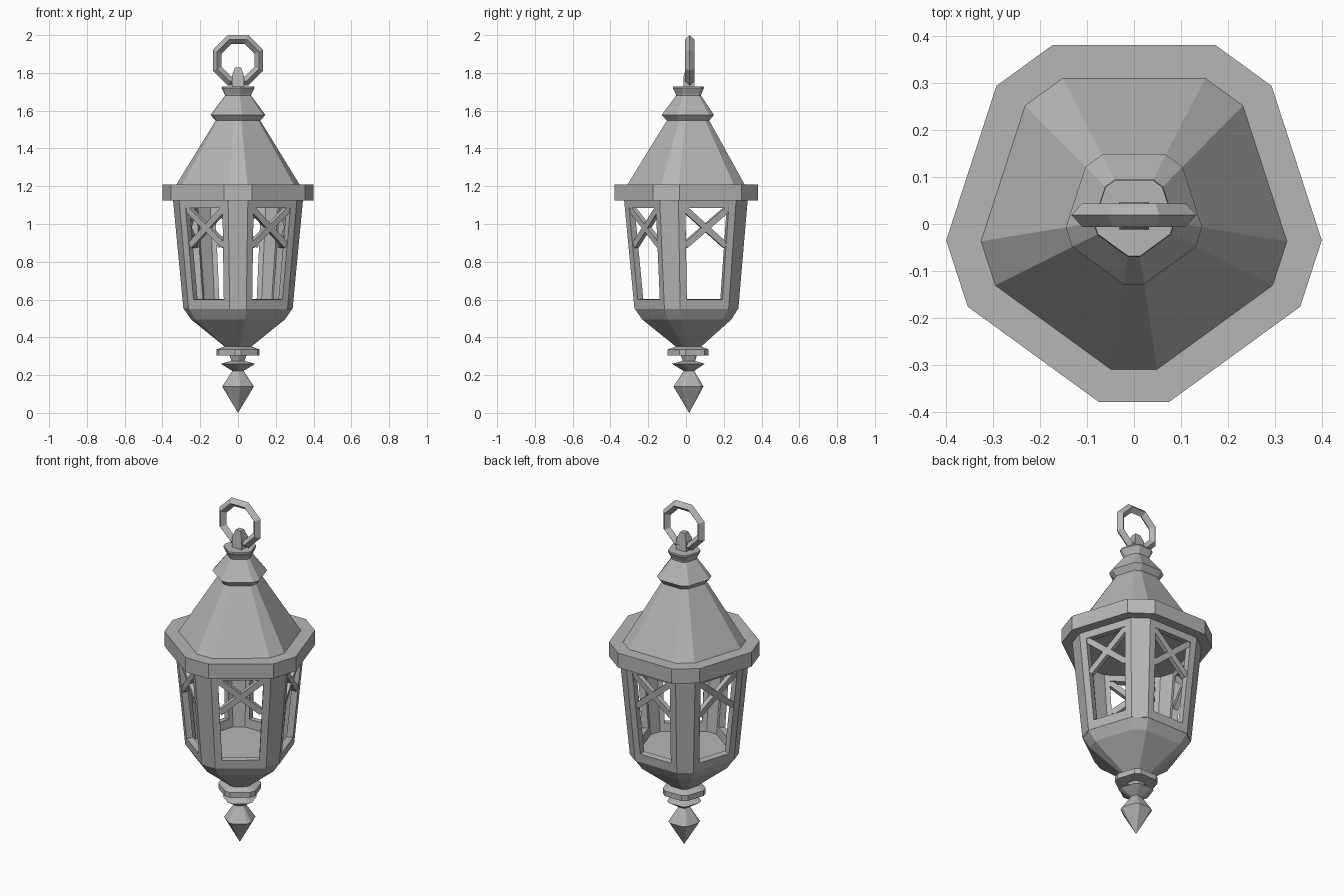
import bpy, bmesh
from math import sin, cos, radians, pi
from mathutils import Vector

if "Cube" in bpy.data.objects:
    bpy.data.objects.remove(bpy.data.objects["Cube"])

CY = 0.017   # y of the lantern axis

# Dark iron grey
iron = bpy.data.materials.new("dark_grey_iron")
iron.diffuse_color = (0.47, 0.47, 0.47, 1)
iron.use_nodes = True
iron.node_tree.nodes["Principled BSDF"].inputs["Base Color"].default_value = iron.diffuse_color


def finish(name, bm):
    bmesh.ops.recalc_face_normals(bm, faces=bm.faces)
    me = bpy.data.meshes.new(name)
    bm.to_mesh(me)
    bm.free()
    me.materials.append(iron)
    ob = bpy.data.objects.new(name, me)
    bpy.context.collection.objects.link(ob)
    return ob


def ring(r, z, half=27.4):
    """Pentagon with clipped corners; verts 2k, 2k+1 span the wide side k."""
    pts = []
    for k in range(5):
        for s in (-half, half):
            a = radians(90 + 72 * k + s)
            pts.append(Vector((r * cos(a), CY + r * sin(a), z)))
    return pts


def stack(name, profile, half=27.4):
    """Closed solid from a list of (radius, z) rings; radius 0 is a tip."""
    bm = bmesh.new()
    rings = []
    for r, z in profile:
        if r == 0:
            rings.append([bm.verts.new((0, CY, z))] * 10)
        else:
            rings.append([bm.verts.new(p) for p in ring(r, z, half)])
    for a, b in zip(rings, rings[1:]):
        for i in range(10):
            j = (i + 1) % 10
            vs = list(dict.fromkeys((a[i], a[j], b[j], b[i])))
            bm.faces.new(vs)
    for end in (rings[0], rings[-1]):
        if len(set(end)) > 2:
            bm.faces.new(end)
    return finish(name, bm)


# Roof, brim and cap
stack("brim", [(0.403, 1.125), (0.403, 1.21)], 25.4)
stack("roof", [(0.333, 1.205), (0.12, 1.547), (0.147, 1.578), (0.07, 1.68),
               (0.073, 1.69), (0.088, 1.72), (0.086, 1.728)])

# Bowl whose flat top is the floor, and bottom finial
stack("bowl", [(0.292, 0.552), (0.252, 0.495), (0.07, 0.35)])
stack("finial", [(0.07, 0.352), (0.115, 0.336), (0.115, 0.305), (0.045, 0.303),
                 (0.035, 0.275), (0.092, 0.26), (0.03, 0.222), (0.085, 0.14),
                 (0, 0)])

# Cage: five windowed walls joined by narrow corner posts
Z0, Z1, W0, W1 = 0.55, 1.13, 0.60, 1.085
MARGIN = 0.038


def wall_ring(z):
    return ring(0.293 + (0.349 - 0.293) * (z - Z0) / (Z1 - Z0), z)


def wall_row(k, z):
    pts = wall_ring(z)
    a, b = pts[2 * k], pts[2 * k + 1]
    t = (b - a).normalized() * MARGIN
    return [a, a + t, b - t, b]


bm = bmesh.new()
for k in range(5):
    rows = [[bm.verts.new(p) for p in wall_row(k, z)] for z in (Z0, W0, W1, Z1)]
    for i in range(3):
        for j in range(3):
            if (i, j) != (1, 1):
                bm.faces.new((rows[i][j], rows[i][j + 1],
                              rows[i + 1][j + 1], rows[i + 1][j]))
    for za, zb in ((Z0, W0), (W0, W1), (W1, Z1)):
        lo, hi = wall_ring(za), wall_ring(zb)
        i, j = 2 * k + 1, (2 * k + 2) % 10
        bm.faces.new([bm.verts.new(p) for p in (lo[i], lo[j], hi[j], hi[i])])
bmesh.ops.remove_doubles(bm, verts=bm.verts, dist=1e-4)
cage = finish("window_cage", bm)
# make sure the shell points outward before thickening inward
if sum((p.center - Vector((0, CY, p.center.z))).dot(p.normal)
       for p in cage.data.polygons) < 0:
    cage.data.flip_normals()
mod = cage.modifiers.new("thickness", 'SOLIDIFY')
mod.thickness = 0.036
mod.offset = -1
mod.use_even_offset = True


# Crossed bars in the upper part of each window
def bar(bm, p, q, normal, w=0.033, d=0.027):
    along = (q - p).normalized()
    side = along.cross(normal).normalized() * w / 2
    n = normal * d / 2
    corners = (side + n, n - side, -side - n, side - n)
    a = [bm.verts.new(p + c) for c in corners]
    b = [bm.verts.new(q + c) for c in corners]
    bm.faces.new(a)
    bm.faces.new(b)
    for i in range(4):
        j = (i + 1) % 4
        bm.faces.new((a[i], a[j], b[j], b[i]))


bm = bmesh.new()
for k in range(5):
    top, low = wall_row(k, 1.08), wall_row(k, 0.885)
    n = (top[2] - top[1]).cross(low[1] - top[1]).normalized()
    if n.dot(top[1] - Vector((0, CY, 1.08))) < 0:
        n = -n
    inset = -n * 0.018
    bar(bm, top[1] + inset, low[2] + inset, n)
    bar(bm, top[2] + inset, low[1] + inset, n)
finish("window_cross_bars", bm)

# Domed staple holding the ring
bm = bmesh.new()
outline = [(-0.032, 1.725), (0.032, 1.725), (0.032, 1.785),
           (0.016, 1.828), (-0.016, 1.828), (-0.032, 1.785)]
front = [bm.verts.new((x, CY - (0.029 if z < 1.8 else 0.016), z)) for x, z in outline]
back = [bm.verts.new((x, CY + (0.029 if z < 1.8 else 0.016), z)) for x, z in outline]
bm.faces.new(front)
bm.faces.new(back)
for i in range(6):
    j = (i + 1) % 6
    bm.faces.new((front[i], front[j], back[j], back[i]))
finish("ring_staple", bm)

# Octagonal hanging ring with a diamond section
bpy.ops.mesh.primitive_torus_add(major_segments=8, minor_segments=4,
                                 major_radius=0.119, minor_radius=0.025,
                                 location=(0, CY + 0.002, 1.867),
                                 rotation=(pi / 2, pi / 8, 0))
bpy.context.object.name = "hanging_ring"
bpy.context.object.data.materials.append(iron)
